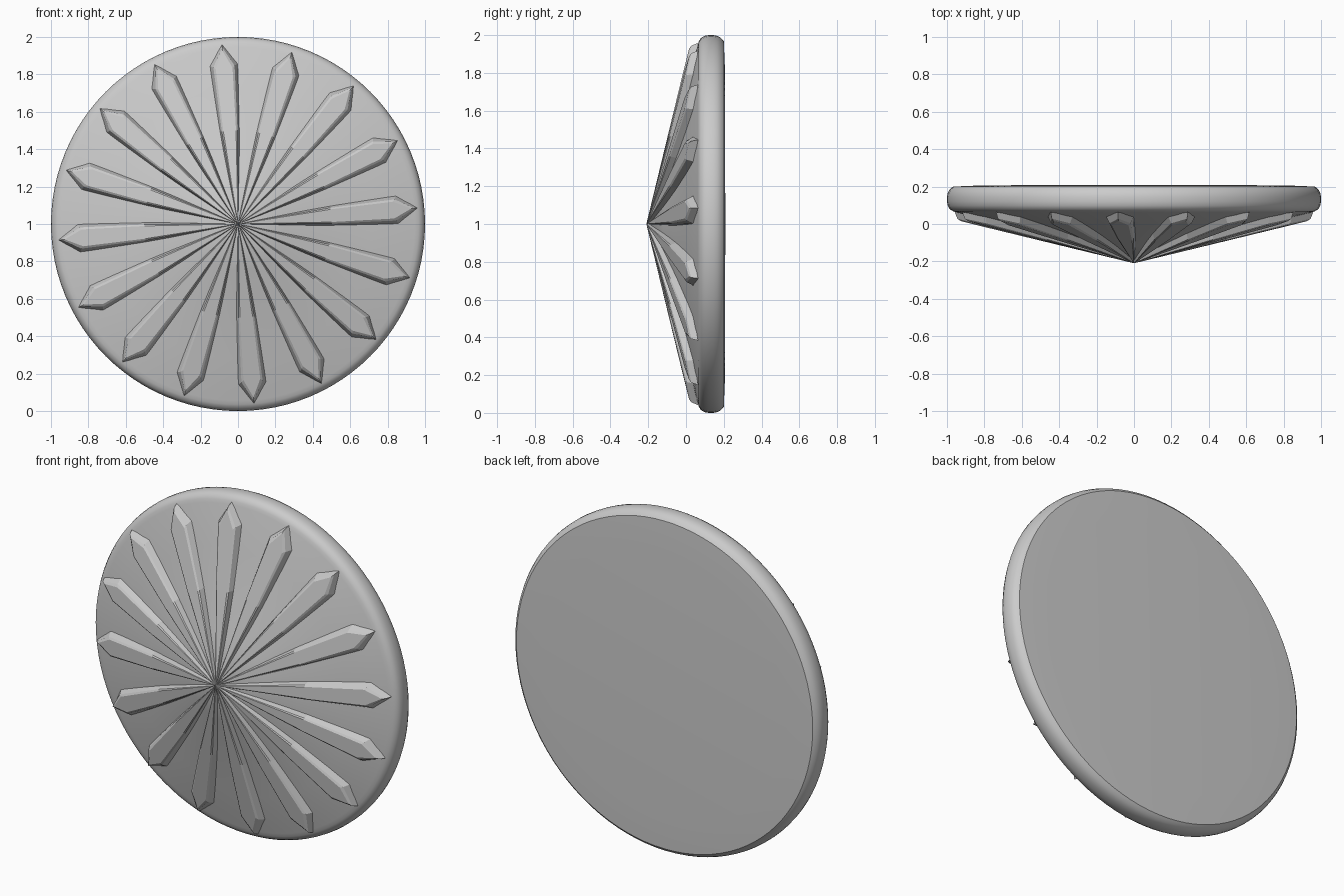
import bpy, bmesh, math
from math import sin, cos, pi

if "Cube" in bpy.data.objects:
    bpy.data.objects.remove(bpy.data.objects["Cube"])

N_PETALS, OFFSET, SEG = 16, math.radians(5.1), 96


def place(r, t, y, a):
    """Radial distance r, sideways offset t, depth y, at angle a around the hub."""
    return (r * cos(a) - t * sin(a), y, 1 + r * sin(a) + t * cos(a))


def finish(bm, name):
    bmesh.ops.remove_doubles(bm, verts=bm.verts, dist=1e-5)
    bmesh.ops.recalc_face_normals(bm, faces=bm.faces)
    me = bpy.data.meshes.new(name)
    bm.to_mesh(me)
    bm.free()
    ob = bpy.data.objects.new(name, me)
    bpy.context.collection.objects.link(ob)
    return ob


# Disc: recessed front cone, rounded rim and nearly flat back, spun about y
profile = [(0, -0.195), (0.25, -0.12), (0.5, -0.052), (0.72, 0.005), (0.9, 0.048),
           (0.945, 0.062), (0.965, 0.067), (0.985, 0.079), (0.996, 0.098), (1, 0.12),
           (1, 0.145), (0.996, 0.165), (0.987, 0.183), (0.975, 0.194), (0.968, 0.2),
           (0.8, 0.207), (0, 0.208)]
bm = bmesh.new()
rings = []
for r, y in profile:
    if r == 0:
        rings.append([bm.verts.new((0, y, 1))] * SEG)
    else:
        rings.append([bm.verts.new(place(r, 0, y, 2 * pi * i / SEG)) for i in range(SEG)])
for p, q in zip(rings, rings[1:]):
    for i in range(SEG):
        j = (i + 1) % SEG
        bm.faces.new(list(dict.fromkeys((p[i], p[j], q[j], q[i]))))
disc = finish(bm, "disc")
bpy.context.view_layer.objects.active = disc
disc.select_set(True)
bpy.ops.object.shade_smooth_by_angle(angle=math.radians(30))


# Petals: tapered rays with a bevelled top, pointed tip and sloping sides
def top_y(r):
    return -0.21 + 0.243 * r


# Half outlines (r, half width, drop below the top cone), from hub to tip
crown = [(0, 0, 0), (0.5, 0.034, 0.0), (0.835, 0.045, 0.0), (0.93, 0, 0.0)]
edge = [(0, 0, 0), (0.5, 0.042, 0.006), (0.845, 0.057, 0.008), (0.948, 0, 0.008)]
foot = [(0, 0, 0.03), (0.5, 0.054, 0.045), (0.855, 0.076, 0.045), (0.962, 0, 0.04)]

bm = bmesh.new()
for k in range(N_PETALS):
    a = OFFSET + 2 * pi * k / N_PETALS
    for side in (1, -1):
        lines = [[bm.verts.new(place(r, side * t, top_y(r) + d, a)) for r, t, d in line]
                 for line in (crown, edge, foot)]
        for p, q in zip(lines, lines[1:]):
            for i in range(3):
                bm.faces.new((p[i], p[i + 1], q[i + 1], q[i]))
        bm.faces.new(lines[0])
petals = finish(bm, "petals")
